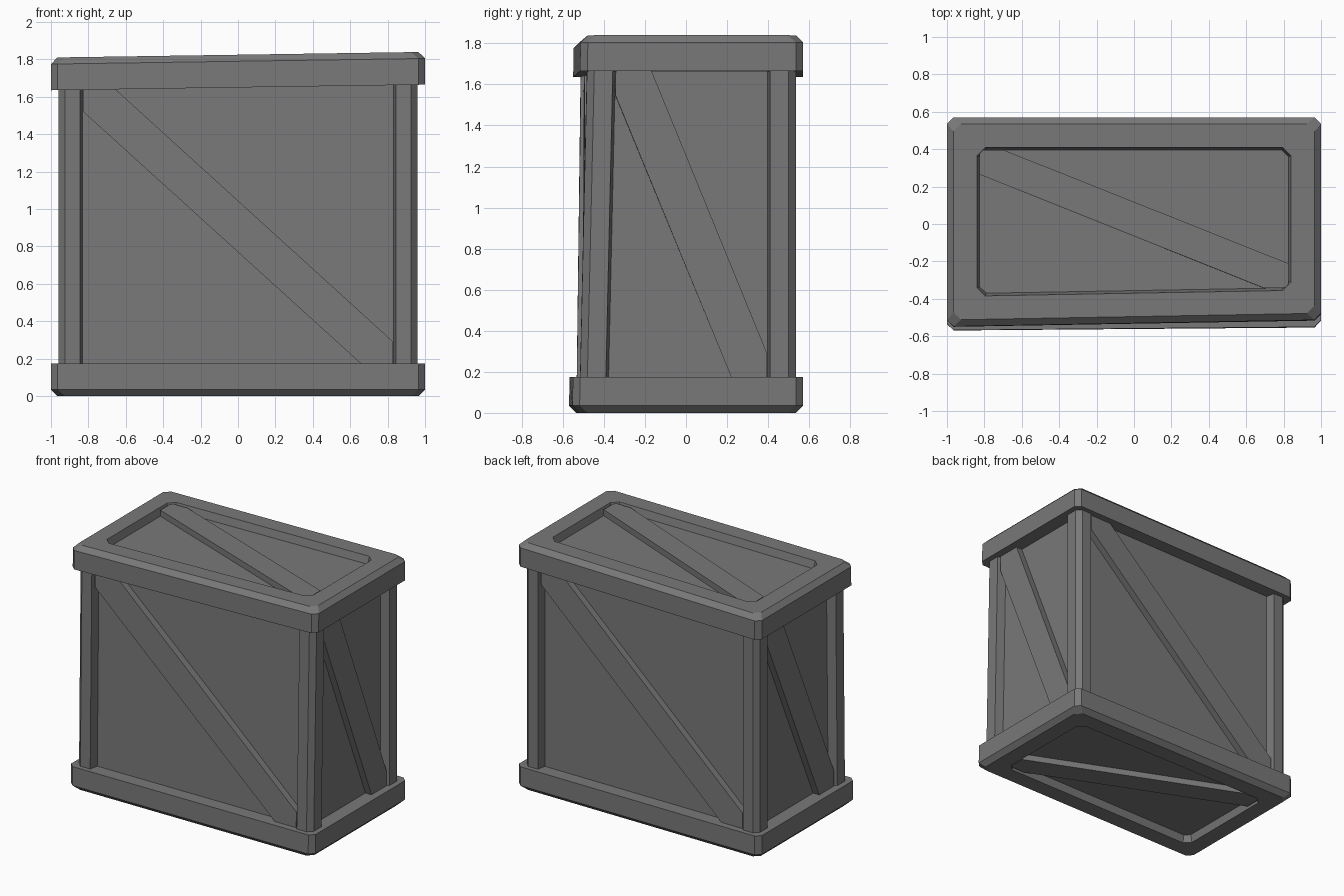
import bpy
import bmesh
from math import radians
from mathutils import Matrix, Vector

default = bpy.data.objects.get("Cube")
if default:
    bpy.data.objects.remove(default, do_unlink=True)

HEIGHT = 1.84
RIM = 0.175          # height of the top and bottom rims
TOP_RIM = HEIGHT - RIM
MID = HEIGHT / 2

grey = bpy.data.materials.new("grey")
grey.use_nodes = True
colour = (0.19, 0.19, 0.19, 1)
grey.diffuse_color = colour
bsdf = next(n for n in grey.node_tree.nodes if n.type == "BSDF_PRINCIPLED")
bsdf.inputs["Base Color"].default_value = colour


def warp(p):
    """Slightly crooked crate: the lid slopes and the front leans back."""
    x, y, z = p
    if y < 0:
        y += 0.008 * (x + 1) + z / HEIGHT * (0.022 + 0.01 * (x + 1))
    if z > 1:
        z -= 0.015 * (1 - x)
    return Vector((x, y, z))


def loft(name, loops, matrix=Matrix.Identity(4)):
    """Join a stack of equal-length loops and cap both ends."""
    bm = bmesh.new()
    rings = [[bm.verts.new(warp(matrix @ Vector(p))) for p in loop] for loop in loops]
    for low, high in zip(rings, rings[1:]):
        for i in range(len(low)):
            j = (i + 1) % len(low)
            bm.faces.new((low[i], low[j], high[j], high[i]))
    bm.faces.new(rings[0])
    bm.faces.new(rings[-1])
    bmesh.ops.recalc_face_normals(bm, faces=bm.faces)
    mesh = bpy.data.meshes.new(name)
    bm.to_mesh(mesh)
    bm.free()
    mesh.materials.append(grey)
    obj = bpy.data.objects.new(name, mesh)
    bpy.context.collection.objects.link(obj)
    return obj


def cut_rect(a, b, c, z):
    """Rectangle of half sizes a, b with its corners cut by c."""
    quarter = [(a, b - c), (a - c, b)]
    pts = []
    for sx, sy in ((1, 1), (-1, 1), (-1, -1), (1, -1)):
        corner = [(sx * x, sy * y, z) for x, y in quarter]
        pts += corner if sx * sy > 0 else corner[::-1]
    return pts


def prism(name, outline, low, high, matrix=Matrix.Identity(4)):
    return loft(name, [[(x, y, z) for x, y in outline] for z in (low, high)], matrix)


def brace(name, a, b, w, h, low, high, matrix):
    """Diagonal board whose ends fill two opposite corners of a panel."""
    outline = [(-a, b - h), (-a, b), (w - a, b), (a, h - b), (a, -b), (a - w, -b)]
    return prism(name, outline, low, high, matrix)


# Rims with chamfered outer edges and a recessed panel
def rim(name, inner, outer, sign):
    loft(name, [
        cut_rect(1, 0.57, 0.035, inner),
        cut_rect(1, 0.57, 0.035, outer - sign * 0.035),
        cut_rect(0.965, 0.535, 0.04, outer),
        cut_rect(0.84, 0.41, 0.045, outer),
        cut_rect(0.825, 0.395, 0.035, outer - sign * 0.055),
    ])


rim("top_rim", TOP_RIM, HEIGHT, 1)
rim("bottom_rim", RIM, 0, -1)

# Side panels
prism("side_panels", [(-0.895, -0.47), (0.895, -0.47), (0.895, 0.47), (-0.895, 0.47)],
      RIM - 0.01, TOP_RIM + 0.01)

# Corner posts
section = [(0.845, 0.535), (0.925, 0.535), (0.96, 0.5), (0.96, 0.41),
           (0.89, 0.395), (0.83, 0.46)]
for sx, side in ((-1, "right"), (1, "left")):
    for sy, end in ((-1, "front"), (1, "back")):
        prism(f"{end}_{side}_post", [(sx * x, sy * y) for x, y in section],
              RIM - 0.01, TOP_RIM + 0.01)

# Diagonal braces on the four sides
half = MID - RIM
stand = Matrix.Translation((0, 0, MID)) @ Matrix.Rotation(radians(90), 4, "X")
for turn, (name, a, depth) in enumerate((("front", 0.83, 0.47), ("left", 0.395, 0.895),
                                         ("back", 0.83, 0.47), ("right", 0.395, 0.895))):
    spin = Matrix.Rotation(radians(90 * turn), 4, "Z")
    brace(f"{name}_brace", a, half, 0.175, 0.115, depth - 0.01, depth + 0.05, spin @ stand)

# Diagonal braces on the lid and base
for name, z, sign in (("lid_brace", HEIGHT, 1), ("base_brace", 0, -1)):
    place = Matrix.Translation((0, 0, z)) @ Matrix.Diagonal((1, 1, sign, 1))
    brace(name, 0.825, 0.395, 0.13, 0.13, -0.06, -0.01, place)
